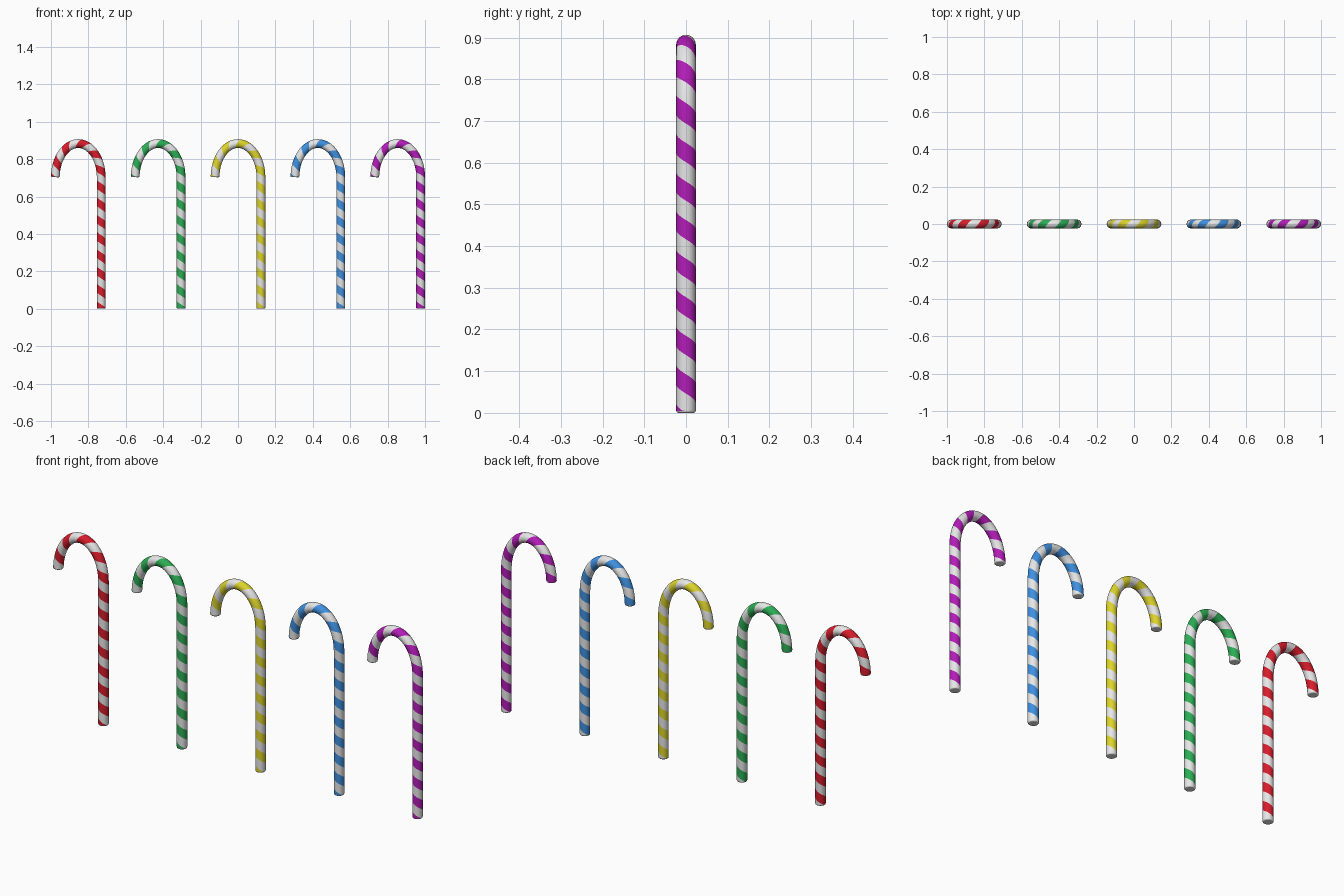
import bpy, bmesh, math
from mathutils import Vector

if "Cube" in bpy.data.objects:
    bpy.data.objects.remove(bpy.data.objects["Cube"])

R = 0.0235            # tube radius
A, B, ZC = 0.1225, 0.180, 0.703   # hook half-width, hook height, hook base
BEV = 0.005           # rounded rim at both ends
PITCH, PHASE = 0.0925, 0.0        # helical stripe
SIDES, ROWS = 32, 10  # sides round the tube, rows per stripe turn


def material(name, rgb):
    m = bpy.data.materials.new(name)
    m.diffuse_color = (*rgb, 1)
    m.use_nodes = True
    m.node_tree.nodes["Principled BSDF"].inputs["Base Color"].default_value = m.diffuse_color
    return m


# centre line: straight leg, then the hook
path = [Vector((A, 0, 0))] + [
    Vector((A * math.cos(t), 0, ZC + B * math.sin(t)))
    for t in (math.pi * k / 160 for k in range(161))]
dist = [0.0]
for p, q in zip(path, path[1:]):
    dist.append(dist[-1] + (q - p).length)
LENGTH = dist[-1]


def locate(s):
    """Point and outward in-plane normal at arc length s."""
    k = 0
    while k < len(path) - 2 and dist[k + 1] < s:
        k += 1
    u = (s - dist[k]) / (dist[k + 1] - dist[k])
    t = (path[k + 1] - path[k]).normalized()
    return path[k].lerp(path[k + 1], u), Vector((t.z, 0, -t.x))


def tube_point(s, ang, r):
    p, n = locate(s)
    return p + n * (r * math.cos(ang)) + Vector((0, r * math.sin(ang), 0))


def cane(name, x, colour, white):
    bm = bmesh.new()
    step = PITCH / ROWS
    count = int(LENGTH / step) + 2 * ROWS + 2
    # sheared grid: rows follow the helix, clamped at both ends
    grid = []
    for i in range(SIDES + 1):
        ang = 2 * math.pi * i / SIDES
        col = []
        for j in range(count):
            s = (j - ROWS // 2) * step + PHASE - PITCH * i / SIDES
            s = min(max(s, BEV), LENGTH - BEV)
            col.append(bm.verts.new(tube_point(s, ang, R)))
        grid.append(col)
    for i in range(SIDES):
        for j in range(count - 1):
            f = bm.faces.new((grid[i][j], grid[i + 1][j], grid[i + 1][j + 1], grid[i][j + 1]))
            f.material_index = 0 if (j % ROWS) < ROWS // 2 else 1
            f.smooth = True
    bmesh.ops.remove_doubles(bm, verts=bm.verts, dist=2e-5)
    # rounded rims and flat caps
    for s0, s1 in ((BEV, 0), (LENGTH - BEV, LENGTH)):
        rings = []
        for k in range(4):
            a = math.pi / 2 * k / 3
            s = s0 + (s1 - s0) * math.sin(a)
            r = R - BEV * (1 - math.cos(a))
            rings.append([bm.verts.new(tube_point(s, 2 * math.pi * i / SIDES, r)) for i in range(SIDES)])
        for a, b in zip(rings, rings[1:]):
            for i in range(SIDES):
                n = (i + 1) % SIDES
                f = bm.faces.new((a[i], a[n], b[n], b[i]))
                f.material_index, f.smooth = 1, True
        bm.faces.new(rings[-1]).material_index = 1
    bmesh.ops.remove_doubles(bm, verts=bm.verts, dist=2e-5)
    bmesh.ops.recalc_face_normals(bm, faces=bm.faces)
    me = bpy.data.meshes.new(name)
    bm.to_mesh(me)
    bm.free()
    me.materials.append(colour)
    me.materials.append(white)
    ob = bpy.data.objects.new(name, me)
    ob.location.x = x
    bpy.context.collection.objects.link(ob)


white = material("white", (0.8, 0.8, 0.8))
colours = [("red", (0.68, 0.012, 0.025)), ("green", (0.025, 0.42, 0.09)),
           ("yellow", (0.72, 0.66, 0.025)), ("blue", (0.05, 0.28, 0.75)),
           ("purple", (0.45, 0.012, 0.48))]
for k, (n, rgb) in enumerate(colours):
    cane(n + "_candy_cane", (k - 2) * 0.427, material(n, rgb), white)
